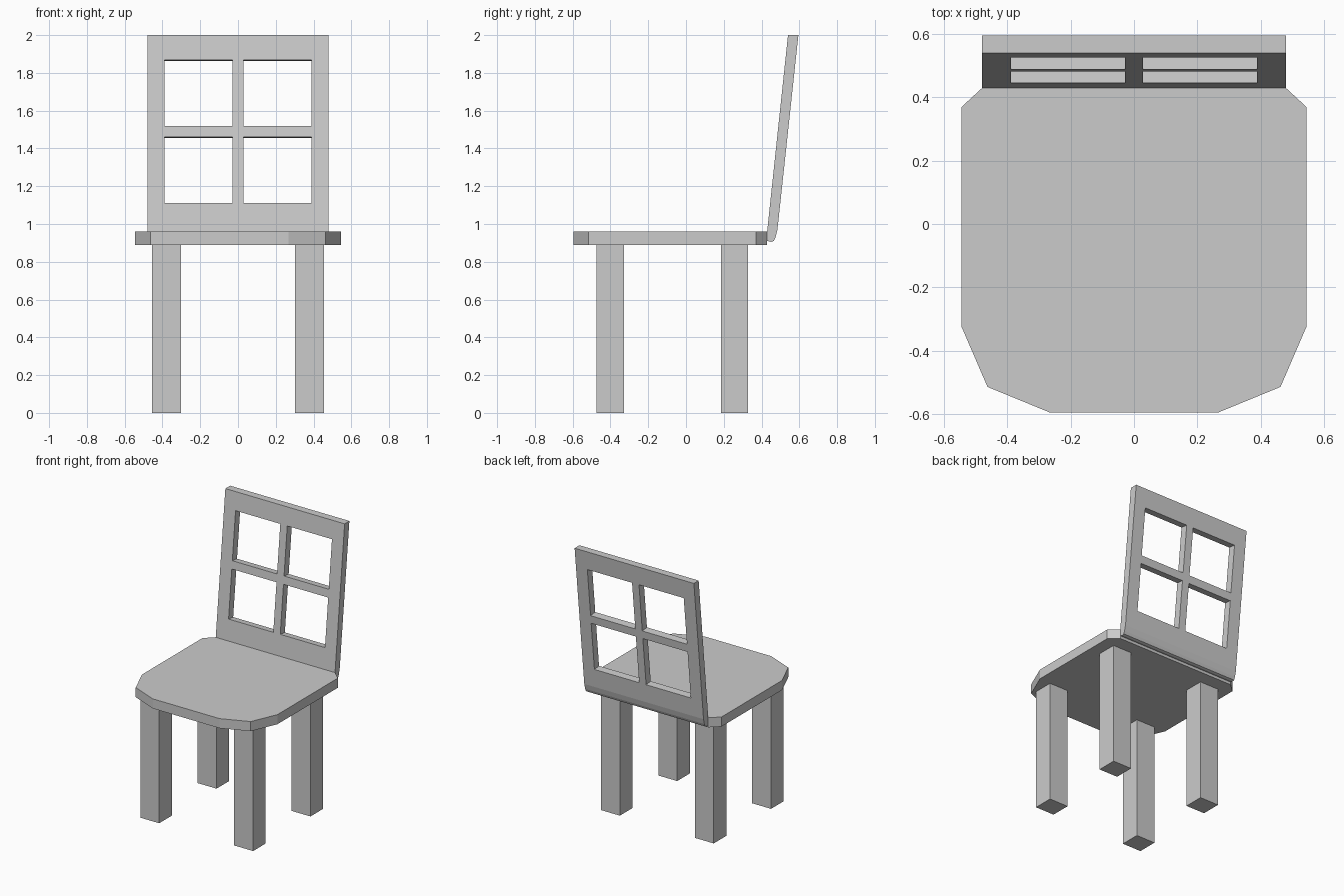
import bpy, bmesh, math
from mathutils import Matrix, Vector

if "Cube" in bpy.data.objects:
    bpy.data.objects.remove(bpy.data.objects["Cube"])


def make_object(name, bm):
    bmesh.ops.recalc_face_normals(bm, faces=bm.faces)
    mesh = bpy.data.meshes.new(name)
    bm.to_mesh(mesh)
    bm.free()
    obj = bpy.data.objects.new(name, mesh)
    bpy.context.collection.objects.link(obj)
    return obj


def prism(name, points, offset):
    """Extrude a closed outline of 3D points along offset."""
    bm = bmesh.new()
    face = bm.faces.new([bm.verts.new(p) for p in points])
    result = bmesh.ops.extrude_face_region(bm, geom=[face], use_keep_orig=True)
    verts = [g for g in result["geom"] if isinstance(g, bmesh.types.BMVert)]
    bmesh.ops.translate(bm, verts=verts, vec=offset)
    return make_object(name, bm)


def add_box(bm, centre, size, tilt=0.0):
    matrix = (Matrix.Translation(centre) @ Matrix.Rotation(tilt, 4, 'X')
              @ Matrix.Diagonal((*size, 1)))
    bmesh.ops.create_cube(bm, size=1, matrix=matrix)


# Seat with clipped corners
half = [(0.268, -0.595), (0.463, -0.515), (0.545, -0.325), (0.545, 0.37), (0.48, 0.43)]
outline = half + [(-x, y) for x, y in reversed(half)]
prism("seat", [(x, y, 0.89) for x, y in outline], Vector((0, 0, 0.07)))

# Four square legs
for row, y in (("front", -0.402), ("back", 0.257)):
    for side, x in (("left", -0.378), ("right", 0.378)):
        bm = bmesh.new()
        add_box(bm, (x, y, 0.445), (0.152, 0.145, 0.89))
        make_object(f"{row}_{side}_leg", bm)

# Leaning backrest panel with a rounded lower edge
profile = [(0.425, 0.912), (0.451, 0.905), (0.465, 0.91), (0.474, 0.93),
           (0.484, 0.97), (0.595, 2.0), (0.54, 2.0), (0.428, 0.945)]
backrest = prism("backrest", [(-0.48, y, z) for y, z in profile], Vector((0.96, 0, 0)))

# Four window openings cut square to the panel
slope = (0.54 - 0.428) / (2.0 - 0.945)
lean = math.atan(slope)
bm = bmesh.new()
for x in (-0.208, 0.208):
    for z in (1.286, 1.694):
        y = 0.54 - (2.0 - z) * slope
        add_box(bm, (x, y, z), (0.36, 0.3, 0.35 / math.cos(lean)), -lean)
cutter = make_object("window_cutter", bm)
cutter.hide_render = True
cutter.display_type = 'WIRE'
cut = backrest.modifiers.new("windows", 'BOOLEAN')
cut.operation = 'DIFFERENCE'
cut.solver = 'EXACT'
cut.object = cutter
